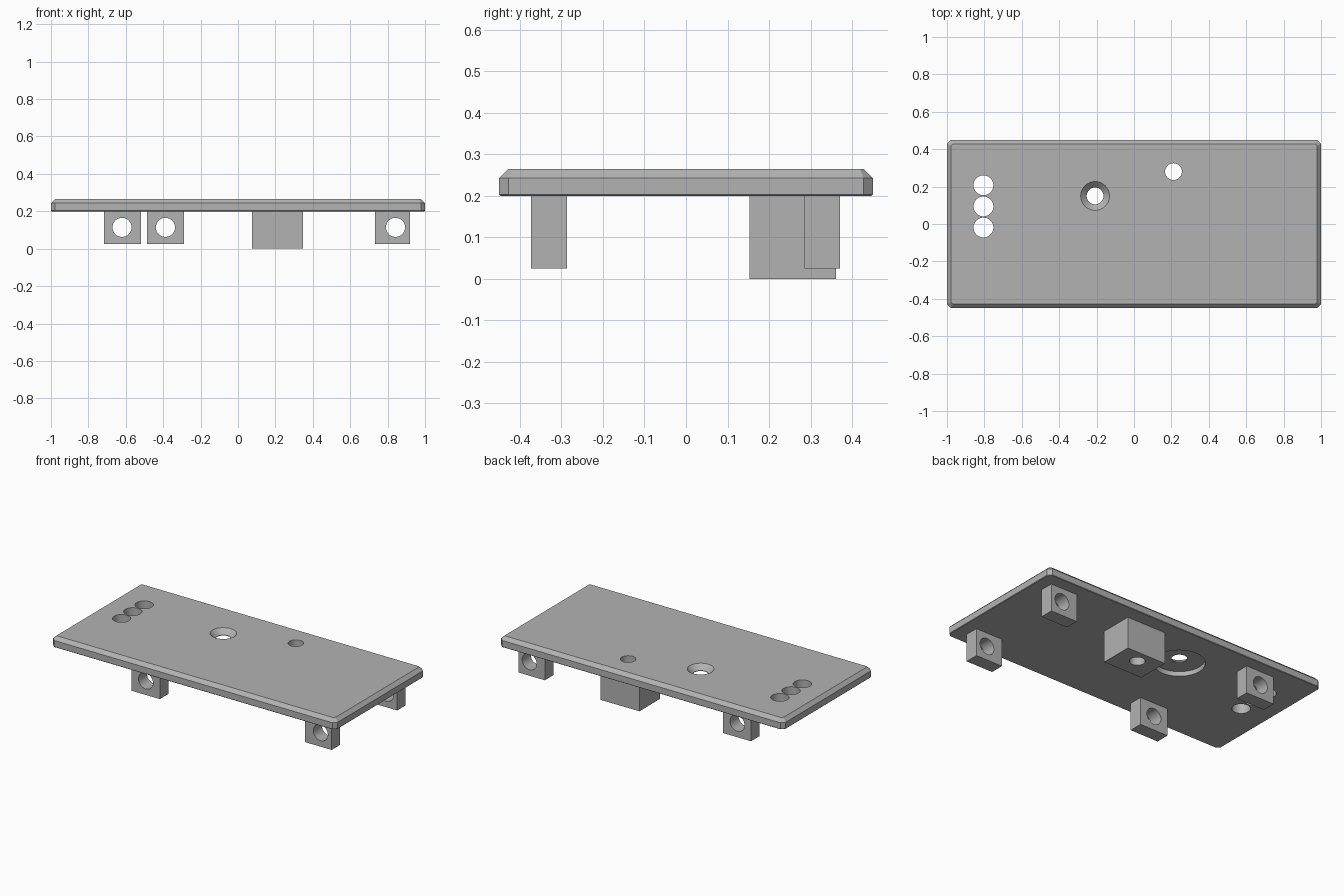
import bpy, bmesh, math

if "Cube" in bpy.data.objects:
    bpy.data.objects.remove(bpy.data.objects["Cube"], do_unlink=True)

grey = bpy.data.materials.new("mid_grey")
grey.use_nodes = True
COLOUR = (0.45, 0.45, 0.45, 1)
grey.diffuse_color = COLOUR
grey.node_tree.nodes["Principled BSDF"].inputs["Base Color"].default_value = COLOUR

PLATE_BOTTOM, PLATE_TOP = 0.2, 0.265


def box(name, x, y, z):
    """Box from (low, high) pairs along each axis."""
    bpy.ops.mesh.primitive_cube_add(size=1, location=[sum(p) / 2 for p in (x, y, z)])
    ob = bpy.context.object
    ob.name = name
    ob.scale = [p[1] - p[0] for p in (x, y, z)]
    bpy.ops.object.transform_apply(location=False, rotation=False, scale=True)
    ob.data.materials.append(grey)
    return ob


def cylinder(centre, radius, depth, top_radius=None, along_y=False):
    """Temporary round cutter."""
    bpy.ops.mesh.primitive_cone_add(
        vertices=48, radius1=radius, radius2=top_radius or radius, depth=depth,
        location=centre, rotation=(math.pi / 2 if along_y else 0, 0, 0))
    cutter = bpy.context.object
    cutter.hide_render = True
    cutter.data.materials.append(grey)
    return cutter


def cut(ob, cutter):
    mod = ob.modifiers.new("hole", "BOOLEAN")
    mod.operation, mod.solver, mod.object = "DIFFERENCE", "EXACT", cutter
    bpy.ops.object.select_all(action="DESELECT")
    bpy.context.view_layer.objects.active = ob
    ob.select_set(True)
    bpy.ops.object.modifier_apply(modifier=mod.name)
    bpy.data.objects.remove(cutter, do_unlink=True)


def finish(ob):
    bpy.ops.object.select_all(action="DESELECT")
    bpy.context.view_layer.objects.active = ob
    ob.select_set(True)
    bpy.ops.object.shade_smooth_by_angle(angle=math.radians(30))


def bevel(ob, rule, width):
    """Chamfer the edges whose two ends satisfy the rule."""
    bm = bmesh.new()
    bm.from_mesh(ob.data)
    edges = [e for e in bm.edges if rule(e.verts[0].co, e.verts[1].co)]
    bmesh.ops.bevel(bm, geom=edges, offset=width, segments=1, affect="EDGES")
    bm.to_mesh(ob.data)
    bm.free()


# Chamfered plate
plate = box("plate", (-1, 1), (-0.45, 0.45), (PLATE_BOTTOM, PLATE_TOP))
half = (PLATE_TOP - PLATE_BOTTOM) / 2 - 0.001
bevel(plate, lambda a, b: abs(a.z - b.z) > half, 0.022)
bevel(plate, lambda a, b: a.z > half and b.z > half, 0.022)
bevel(plate, lambda a, b: a.z < -half and b.z < -half, 0.003)

# Row of three holes
for y in (-0.019, 0.094, 0.207):
    cut(plate, cylinder((-0.805, y, PLATE_TOP), 0.053, 0.4))

# Countersunk hole with a wide round recess underneath
hx, hy = -0.208, 0.15
cut(plate, cylinder((hx, hy, PLATE_TOP), 0.045, 0.4))
cut(plate, cylinder((hx, hy, PLATE_TOP - 0.015), 0.045, 0.034, top_radius=0.079))
cut(plate, cylinder((hx, hy, PLATE_BOTTOM), 0.147, 0.06))

# Deep block with a vertical hole continuing through the plate
block = box("deep_block", (0.075, 0.348), (0.153, 0.361), (0, PLATE_BOTTOM))
for part in (plate, block):
    cut(part, cylinder((0.211, 0.28, 0.15), 0.045, 0.5))
finish(plate)
finish(block)

# Four drilled lugs below the plate
FRONT, BACK = (-0.373, -0.287), (0.285, 0.371)
lugs = (("front_right_lug", (-0.487, -0.289), FRONT, -0.388),
        ("front_left_lug", (0.733, 0.92), FRONT, 0.842),
        ("back_right_lug", (-0.717, -0.519), BACK, -0.62),
        ("back_left_lug", (0.733, 0.92), BACK, 0.842))
for name, x, y, hole_x in lugs:
    lug = box(name, x, y, (0.025, PLATE_BOTTOM))
    cut(lug, cylinder((hole_x, sum(y) / 2, 0.114), 0.051, 0.3, along_y=True))
    finish(lug)
